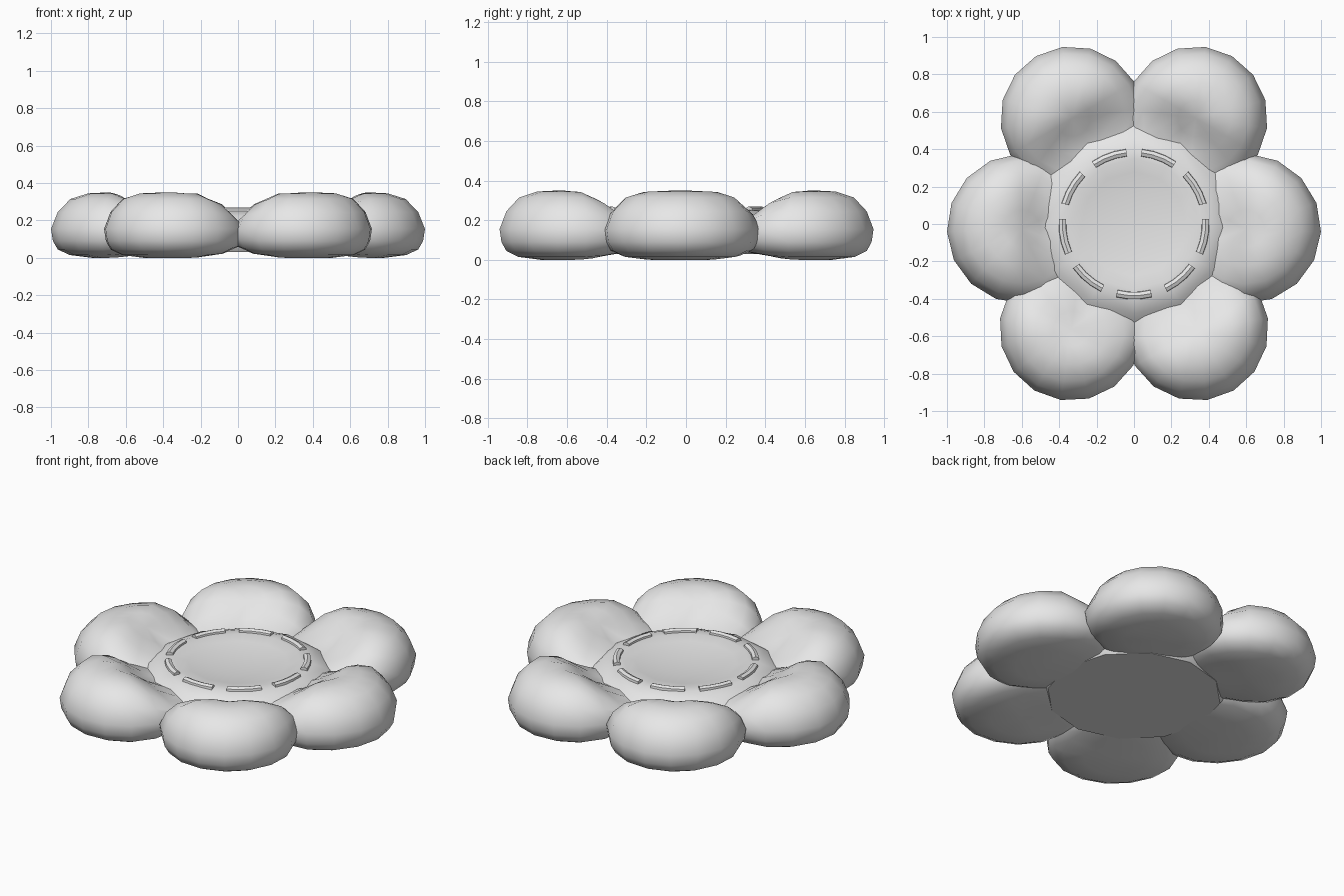
import bpy, bmesh, math
from mathutils import Vector

if "Cube" in bpy.data.objects:
    bpy.data.objects.remove(bpy.data.objects["Cube"])

grey = bpy.data.materials.new("grey fabric")
grey.diffuse_color = (0.8, 0.8, 0.8, 1)
grey.use_nodes = True
grey.node_tree.nodes["Principled BSDF"].inputs["Base Color"].default_value = grey.diffuse_color


def finish(name, bm, angle):
    """Turn a bmesh into a smooth-shaded object."""
    bmesh.ops.recalc_face_normals(bm, faces=bm.faces)
    mesh = bpy.data.meshes.new(name)
    bm.to_mesh(mesh)
    bm.free()
    obj = bpy.data.objects.new(name, mesh)
    bpy.context.collection.objects.link(obj)
    mesh.materials.append(grey)
    bpy.ops.object.select_all(action='DESELECT')
    obj.select_set(True)
    bpy.context.view_layer.objects.active = obj
    bpy.ops.object.shade_smooth_by_angle(angle=math.radians(angle))
    return obj


def lathe(profile, sides, shape):
    """Closed round body; profile runs from top pole to bottom pole."""
    bm = bmesh.new()
    top = bm.verts.new(shape(0, 0, profile[0][1]))
    bottom = bm.verts.new(shape(0, 0, profile[-1][1]))
    rings = []
    for r, z in profile[1:-1]:
        rings.append([bm.verts.new(shape(r * math.cos(a), r * math.sin(a), z))
                      for a in (2 * math.pi * i / sides for i in range(sides))])
    for i in range(sides):
        j = (i + 1) % sides
        bm.faces.new((top, rings[0][i], rings[0][j]))
        bm.faces.new((bottom, rings[-1][j], rings[-1][i]))
        for a, b in zip(rings, rings[1:]):
            bm.faces.new((a[i], b[i], b[j], a[j]))
    return bm


MID = 0.155  # height of the widest seam
PETAL = [(0, 0.345), (0.25, 0.35), (0.5, 0.345), (0.74, 0.315), (0.91, 0.245), (1, MID),
         (0.975, 0.09), (0.91, 0.045), (0.75, 0.015), (0.45, 0.0), (0, 0.0)]


def petal(name, cx, cy, radius):
    """Puffy petal that thins toward the cushion centre, with a dart crease."""
    out = Vector((cx, cy)).normalized()
    side = Vector((-out.y, out.x))

    def shape(u, v, z):
        s = min(max((u + 0.5) / 0.75, 0), 1)
        s = s * s * (3 - 2 * s)
        if z > MID:
            z = MID + (z - MID) * (0.3 + 0.7 * s)
            if u < 0.1:
                z -= 0.018 * math.exp(-(v / 0.1) ** 2) * (1 - s)
        else:
            z = MID - (MID - z) * (0.8 + 0.2 * s)
        p = Vector((cx, cy)) + radius * (u * out + v * side)
        return (p.x, p.y, z)

    return finish(name, lathe(PETAL, 16, shape), 50)


# Six petals, mirrored left and right
for label, x, y, r in (("back", 0.33, 0.565, 0.385), ("middle", 0.6, -0.025, 0.4),
                       ("front", 0.335, -0.56, 0.385)):
    for sx, hand in ((1, "right"), (-1, "left")):
        petal(f"{label}_{hand}_petal", sx * x, y, r)

# Round seat pad with a shallow dish
PAD = [(0, 0.222), (0.15, 0.226), (0.28, 0.24), (0.35, 0.252), (0.41, 0.25), (0.48, 0.225),
       (0.53, 0.185), (0.53, 0.1), (0.48, 0.03), (0, 0.03)]
finish("seat_pad", lathe(PAD, 12, lambda x, y, z: (x, y, z)), 50)

# Nine raised stitches around the dish
SECTION = [(-0.022, 0.235), (-0.018, 0.262), (0, 0.27), (0.018, 0.262), (0.022, 0.235)]
for n in range(9):
    mid = math.radians(270 + 40 * n)
    bm = bmesh.new()
    loops = []
    for k in range(4):
        a = mid + math.radians(-14 + 28 * k / 3)
        loops.append([bm.verts.new(((0.383 + d) * math.cos(a), (0.383 + d) * math.sin(a), z))
                      for d, z in SECTION])
    for a, b in zip(loops, loops[1:]):
        for i in range(len(SECTION)):
            j = (i + 1) % len(SECTION)
            bm.faces.new((a[i], a[j], b[j], b[i]))
    bm.faces.new(loops[0])
    bm.faces.new(loops[-1])
    finish(f"stitch_{n + 1}", bm, 40)
